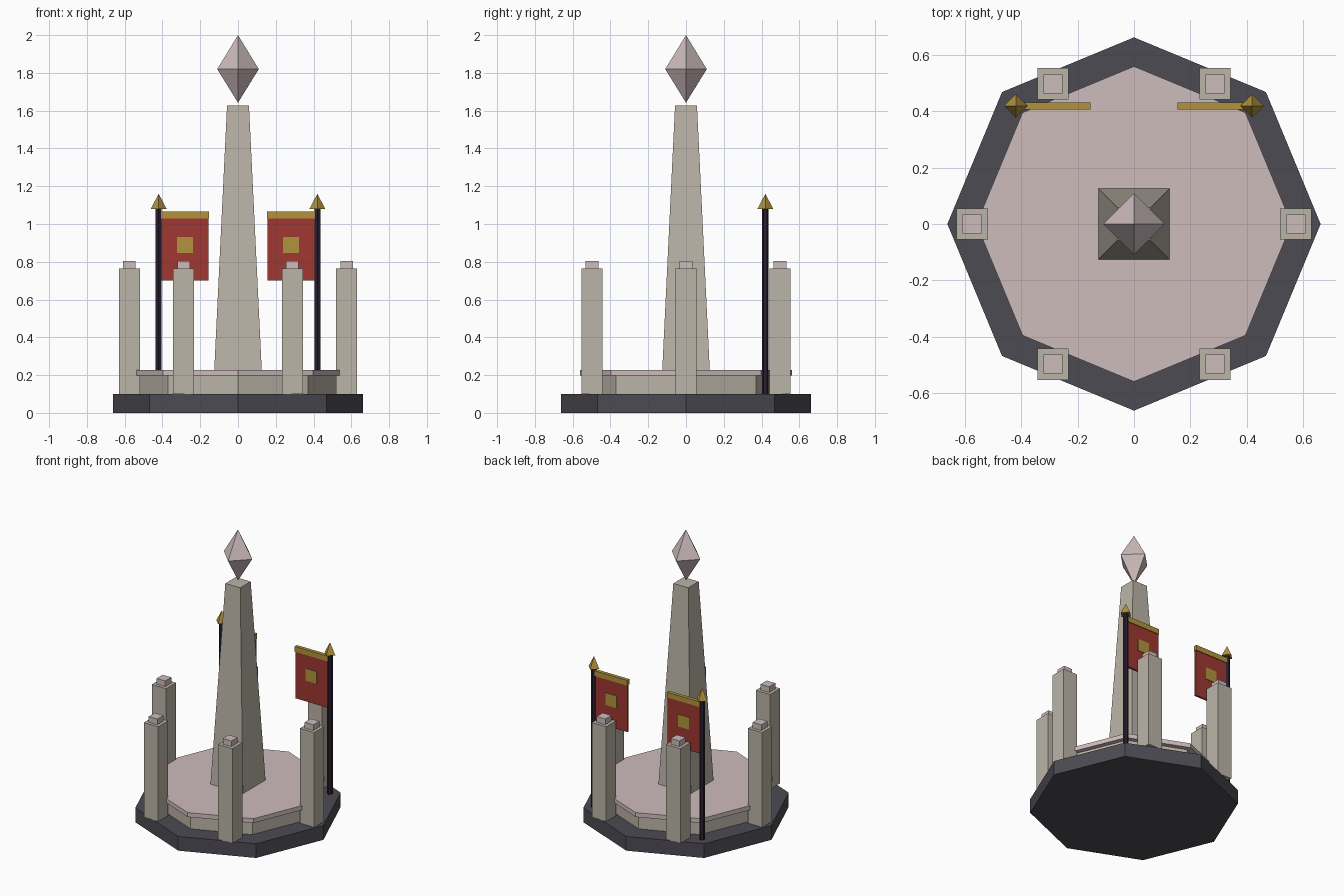
import bpy
import math

cube = bpy.data.objects.get("Cube")
if cube:
    bpy.data.objects.remove(cube, do_unlink=True)


def material(name, *srgb):
    color = [(c / 255) ** 2.2 for c in srgb] + [1]
    mat = bpy.data.materials.new(name)
    mat.use_nodes = True
    mat.diffuse_color = color
    bsdf = next(n for n in mat.node_tree.nodes if n.type == 'BSDF_PRINCIPLED')
    bsdf.inputs["Base Color"].default_value = color
    return mat


slate = material("dark slate", 78, 76, 84)
stone = material("warm stone", 186, 179, 166)
pale = material("pale pink stone", 205, 187, 187)
red = material("red cloth", 158, 58, 52)
gold = material("gold", 176, 146, 64)
wood = material("dark pole", 46, 36, 50)


def finish(name, mat):
    obj = bpy.context.object
    obj.name = name
    obj.data.materials.append(mat)
    return obj


def frustum(name, mat, sides, r1, r2, z1, z2, x=0, y=0, turn=0):
    """Flat-sided prism, taper or spike between two heights."""
    bpy.ops.mesh.primitive_cone_add(vertices=sides, radius1=r1, radius2=r2, depth=z2 - z1,
                                    location=(x, y, (z1 + z2) / 2), rotation=(0, 0, turn))
    return finish(name, mat)


def box(name, mat, x, y, z1, z2, width, depth):
    bpy.ops.mesh.primitive_cube_add(size=1, location=(x, y, (z1 + z2) / 2))
    bpy.context.object.scale = (width, depth, z2 - z1)
    return finish(name, mat)


# Octagonal platform
frustum("base_step", slate, 8, 0.663, 0.663, 0, 0.1)
frustum("plinth", stone, 8, 0.525, 0.525, 0.1, 0.197)
frustum("plinth_slab", pale, 8, 0.56, 0.56, 0.197, 0.228)

# Tapered obelisk with square section
root2 = math.sqrt(2)
frustum("obelisk", stone, 4, 0.127 * root2, 0.058 * root2, 0.2, 1.628, turn=math.pi / 4)

# Floating crystal
frustum("crystal_top", pale, 4, 0.11, 0, 1.82, 2.0)
frustum("crystal_bottom", pale, 4, 0, 0.11, 1.642, 1.82)

# Ring of six pillars
for i in range(6):
    angle = i * math.pi / 3
    x, y = 0.575 * math.cos(angle), 0.575 * math.sin(angle)
    box(f"pillar_{i + 1}", stone, x, y, 0.1, 0.765, 0.111, 0.111)
    box(f"pillar_cap_{i + 1}", pale, x, y, 0.765, 0.805, 0.067, 0.067)

# Mirrored pair of banners at the back
for side, s in (("left", 1), ("right", -1)):
    px, by = s * 0.42, 0.42
    frustum(f"{side}_pole", wood, 6, 0.018, 0.018, 0.1, 1.09, px, by)
    frustum(f"{side}_finial", gold, 4, 0.042, 0, 1.08, 1.16, px, by)
    bx = s * 0.281
    box(f"{side}_banner_cloth", red, bx, by, 0.7, 1.03, 0.25, 0.014)
    box(f"{side}_banner_rail", gold, bx, by, 1.028, 1.065, 0.254, 0.025)
    box(f"{side}_banner_emblem", gold, bx, by, 0.847, 0.932, 0.086, 0.022)
